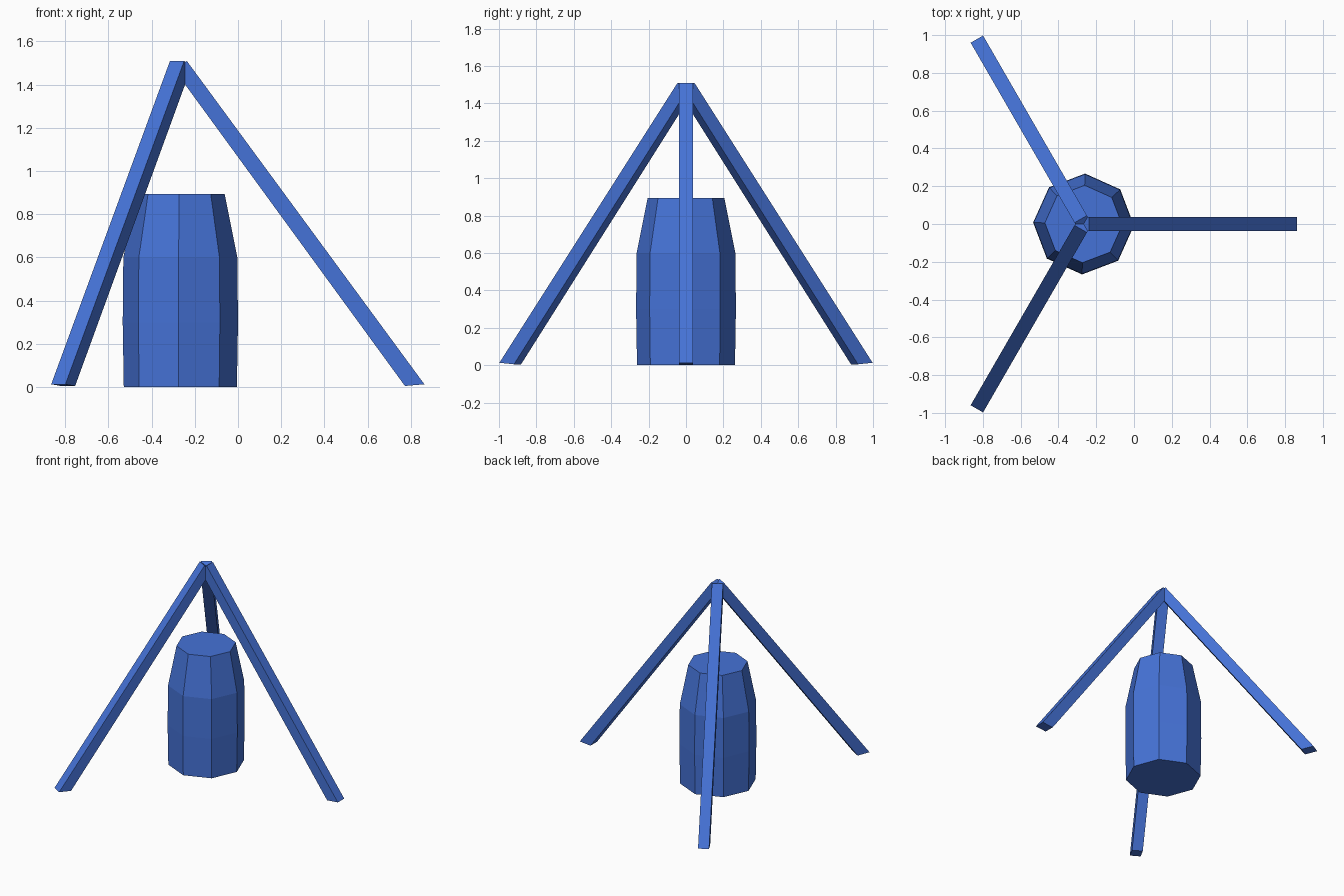
import bpy, bmesh
from math import sin, cos, pi, radians

if "Cube" in bpy.data.objects:
    bpy.data.objects.remove(bpy.data.objects["Cube"])

CX = -0.267  # shared vertical axis of barrel and tripod


def make_object(name, verts, faces):
    mesh = bpy.data.meshes.new(name)
    mesh.from_pydata(verts, [], faces)
    bm = bmesh.new()
    bm.from_mesh(mesh)
    bmesh.ops.recalc_face_normals(bm, faces=bm.faces)
    bm.to_mesh(mesh)
    bm.free()
    obj = bpy.data.objects.new(name, mesh)
    bpy.context.collection.objects.link(obj)
    mat = bpy.data.materials.get("blue") or bpy.data.materials.new("blue")
    mat.diffuse_color = (0.06, 0.17, 0.68, 1)
    mat.use_nodes = True
    mat.node_tree.nodes["Principled BSDF"].inputs["Base Color"].default_value = mat.diffuse_color
    mesh.materials.append(mat)
    return obj


# Eight-sided barrel: (radius, height) rings
def barrel(profile, n=8, turn=radians(-1.7)):
    verts = [(CX + r * cos(turn + 2 * pi * i / n), r * sin(turn + 2 * pi * i / n), z)
             for r, z in profile for i in range(n)]
    faces = [(k * n + i, k * n + (i + 1) % n, (k + 1) * n + (i + 1) % n, (k + 1) * n + i)
             for k in range(len(profile) - 1) for i in range(n)]
    last = (len(profile) - 1) * n
    faces += [tuple(range(n)), tuple(range(last, last + n))]
    make_object("barrel", verts, faces)


barrel([(0.262, 0.0), (0.267, 0.3), (0.264, 0.6), (0.205, 0.895)])

# Tripod legs: side outline (distance from axis, height), squared-off top, foot cut near level
outline = [(1.13, 0.013), (0.03, 1.51), (-0.027, 1.468), (1.04, 0.005)]
for name, degrees in (("right_leg", 0), ("back_leg", 120), ("front_leg", 240)):
    c, s = cos(radians(degrees)), sin(radians(degrees))
    verts = [(CX + r * c - w * s, r * s + w * c, z) for w in (-0.038, 0.038) for r, z in outline]
    faces = [(0, 1, 2, 3), (4, 5, 6, 7)] + [(i, (i + 1) % 4, (i + 1) % 4 + 4, i + 4) for i in range(4)]
    make_object(name, verts, faces)
